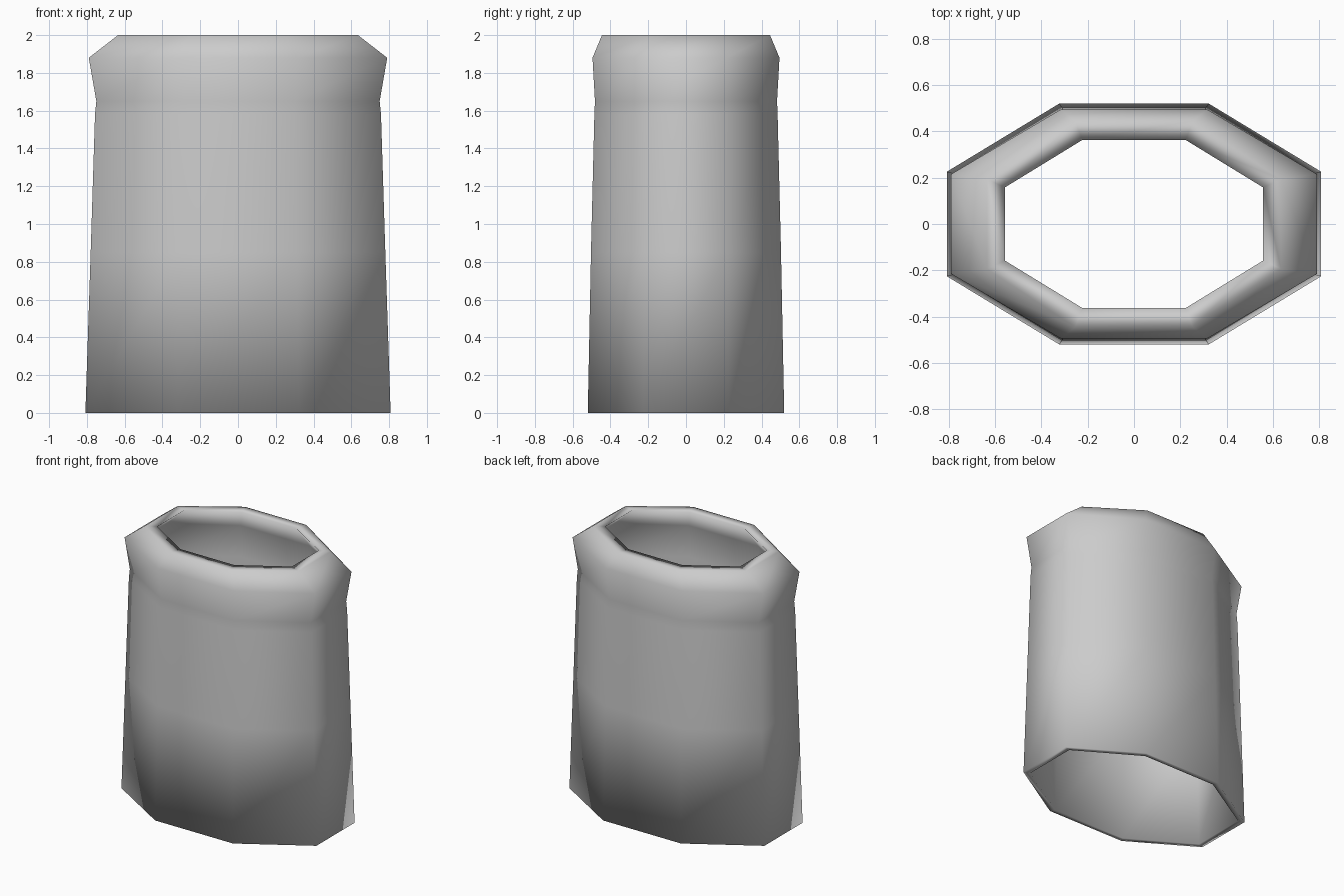
import bpy, bmesh

if "Cube" in bpy.data.objects:
    bpy.data.objects.remove(bpy.data.objects["Cube"])

# Cross-section rings: half width, half depth, height (outside up, then inside down)
profile = [
    (0.808, 0.52, 0.0), (0.78, 0.503, 0.85), (0.757, 0.485, 1.58),
    (0.75, 0.482, 1.65), (0.79, 0.495, 1.88), (0.635, 0.445, 2.0),
    (0.558, 0.363, 2.0), (0.72, 0.445, 1.85), (0.71, 0.44, 1.62),
    (0.738, 0.46, 0.85), (0.763, 0.485, 0.0),
]


def octagon(bm, w, d, z):
    """Stretched octagon ring, counter-clockwise from above."""
    a, b = 0.4 * w, 0.435 * d
    pts = [(w, -b), (w, b), (a, d), (-a, d), (-w, b), (-w, -b), (-a, -d), (a, -d)]
    return [bm.verts.new((x, y, z)) for x, y in pts]


# Hollow eight-sided sleeve with a bulging rolled rim
bm = bmesh.new()
rings = [octagon(bm, *p) for p in profile]
for r, lower in enumerate(rings):
    upper = rings[(r + 1) % len(rings)]
    for i in range(8):
        j = (i + 1) % 8
        bm.faces.new((lower[i], lower[j], upper[j], upper[i]))
bmesh.ops.recalc_face_normals(bm, faces=bm.faces)
for f in bm.faces:
    f.smooth = True

mesh = bpy.data.meshes.new("sleeve")
bm.to_mesh(mesh)
bm.free()
sleeve = bpy.data.objects.new("sleeve", mesh)
bpy.context.collection.objects.link(sleeve)
